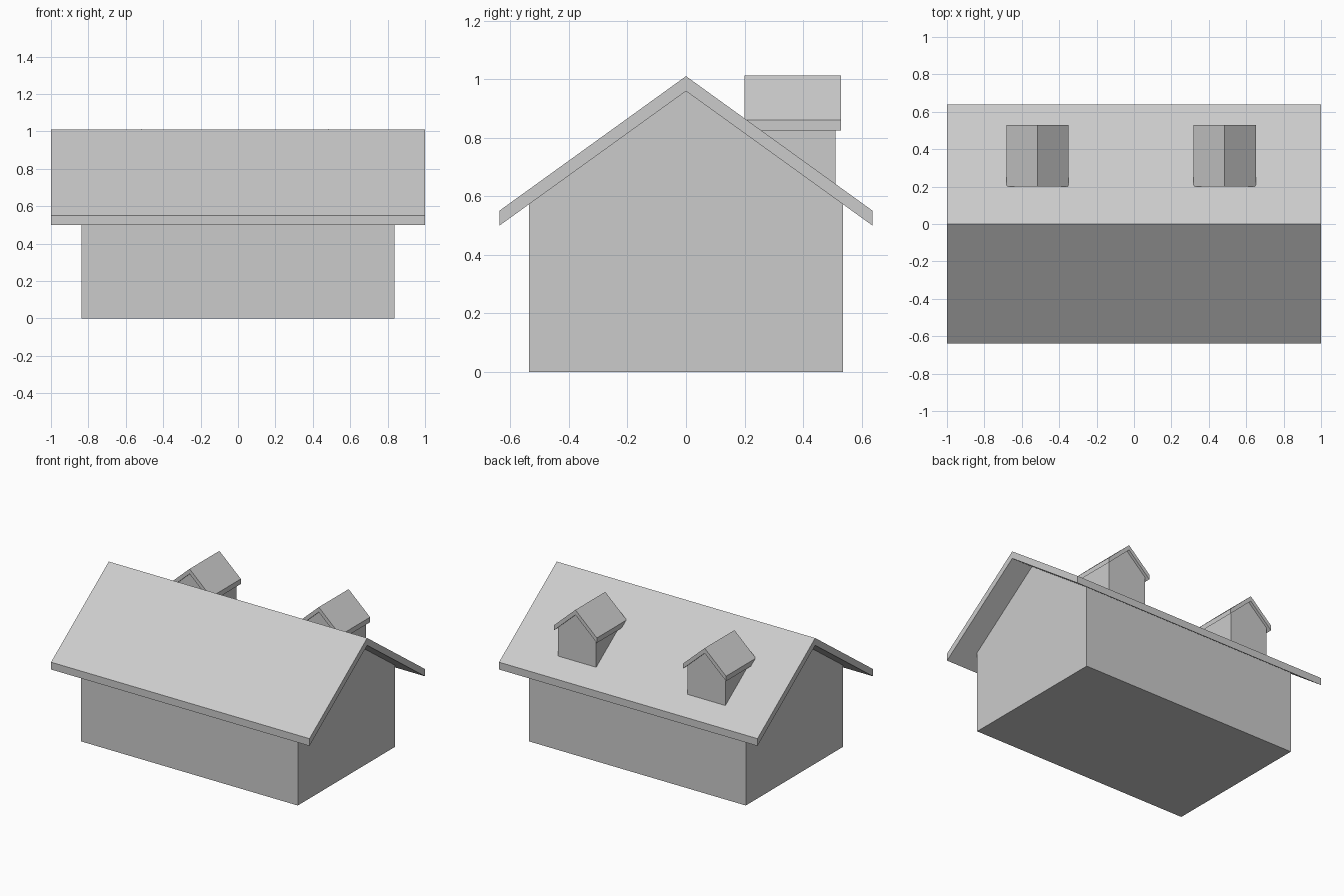
import bpy, bmesh

if "Cube" in bpy.data.objects:
    bpy.data.objects.remove(bpy.data.objects["Cube"])


def prism(name, profile, axis, start, end, offset=0.0):
    """Extrude a closed (horizontal, z) profile along the x or y axis."""
    bm = bmesh.new()

    def point(h, z, d):
        return (d, h, z) if axis == 'x' else (h + offset, d, z)

    a = [bm.verts.new(point(h, z, start)) for h, z in profile]
    b = [bm.verts.new(point(h, z, end)) for h, z in profile]
    n = len(profile)
    bm.faces.new(a)
    bm.faces.new(b)
    for i in range(n):
        j = (i + 1) % n
        bm.faces.new((a[i], a[j], b[j], b[i]))
    bmesh.ops.recalc_face_normals(bm, faces=bm.faces)
    mesh = bpy.data.meshes.new(name)
    bm.to_mesh(mesh)
    bm.free()
    obj = bpy.data.objects.new(name, mesh)
    bpy.context.collection.objects.link(obj)
    return obj


def gable(half, base, apex, pitch):
    """Five-sided house outline."""
    eave = apex - half * pitch
    return [(-half, base), (half, base), (half, eave), (0, apex), (-half, eave)]


def chevron(half, apex, pitch, thick):
    """Folded roof outline with plumb-cut eaves."""
    eave = apex - half * pitch
    return [(-half, eave - thick), (-half, eave), (0, apex), (half, eave),
            (half, eave - thick), (0, apex - thick)]


# House body and main roof, ridge along x
PITCH = 0.721
prism("house_walls", gable(0.536, 0.0, 0.959, PITCH), 'x', -0.838, 0.838)
prism("main_roof", chevron(0.638, 1.01, PITCH, 0.051), 'x', -1.0, 1.0)

# Two dormers on the rear slope, ridge along y
D_PITCH = 0.915
for side, x in (("left", -0.515), ("right", 0.485)):
    prism(f"dormer_walls_{side}", gable(0.147, 0.61, 0.977, D_PITCH), 'y', 0.22, 0.51, x)
    prism(f"dormer_roof_{side}", chevron(0.166, 1.012, D_PITCH, 0.035), 'y', 0.2, 0.53, x)
